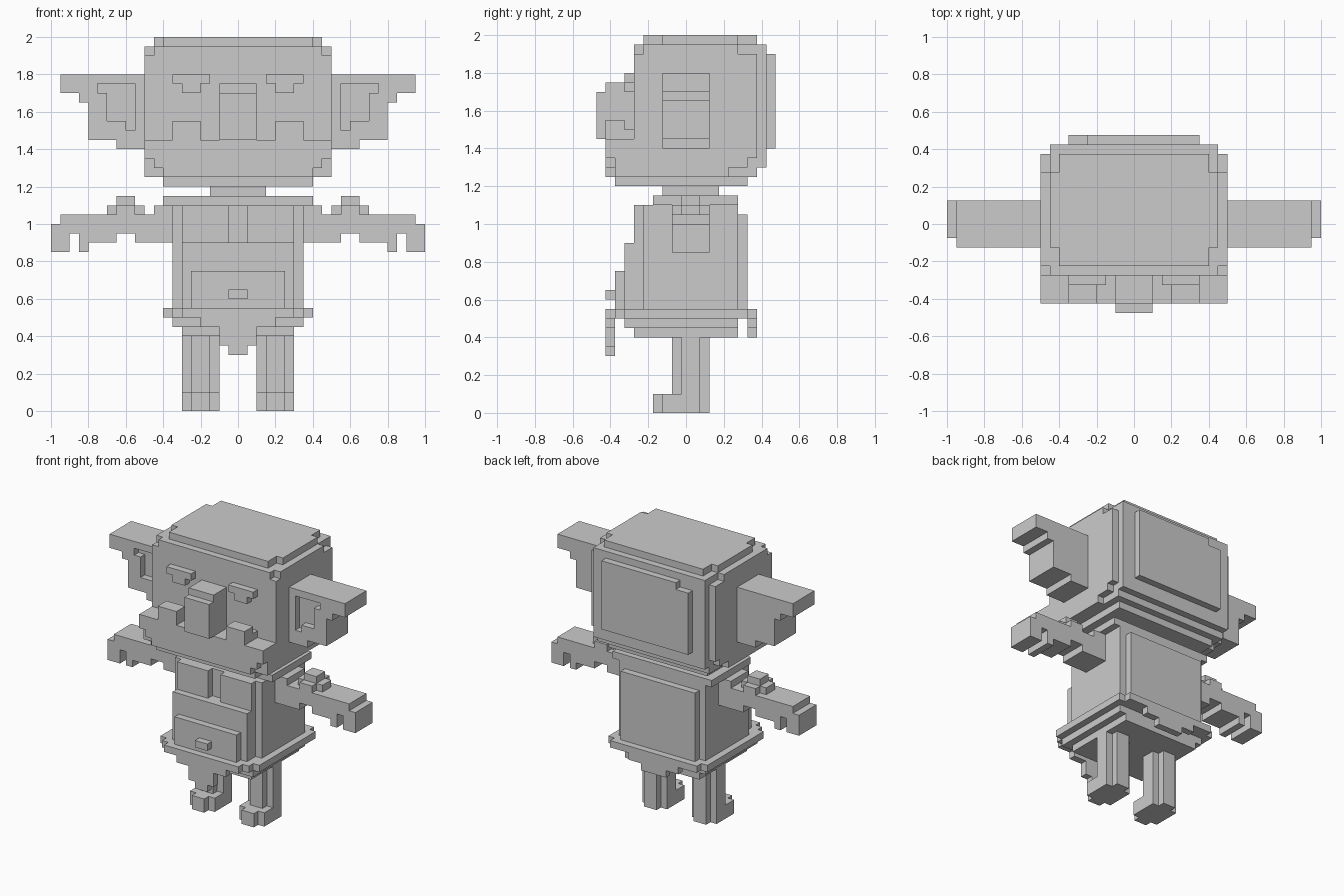
import bpy
import bmesh
from mathutils import Matrix, Vector

VOXEL = 0.05

default_cube = bpy.data.objects.get("Cube")
if default_cube:
    bpy.data.objects.remove(default_cube, do_unlink=True)

# Single plain material
grey = bpy.data.materials.new("plain grey")
grey.use_nodes = True
grey.diffuse_color = (0.6, 0.6, 0.6, 1)
shader = next(n for n in grey.node_tree.nodes if n.type == 'BSDF_PRINCIPLED')
shader.inputs["Base Color"].default_value = grey.diffuse_color


def box(x, y, z):
    """Ranges in voxels; a single x number means half the width of a centred box."""
    if not isinstance(x, tuple):
        x = (-x, x)
    return x, y, z


def part(name, *boxes, side=None):
    """Join boxes into one object; side=-1 mirrors them across x."""
    bm = bmesh.new()
    for x, y, z in boxes:
        low, high = (Vector(corner) for corner in zip(x, y, z))
        middle = (low + high) / 2 + Vector((0, 0.5, 0))
        if side:
            middle.x *= side
        place = Matrix.Translation(middle * VOXEL)
        size = Matrix.Diagonal(((high - low) * VOXEL).to_4d())
        bmesh.ops.create_cube(bm, size=1, matrix=place @ size)
    mesh = bpy.data.meshes.new(name)
    bm.to_mesh(mesh)
    bm.free()
    mesh.materials.append(grey)
    obj = bpy.data.objects.new(name, mesh)
    bpy.context.collection.objects.link(obj)


def pair(name, *boxes):
    """Build a left part and its mirrored right twin."""
    part("left_" + name, *boxes, side=1)
    part("right_" + name, *boxes, side=-1)


# Head with stepped edges
part("head",
     box(x=9, y=(-6, 7), z=(25, 39)),
     box(x=10, y=(-5, 5), z=(26, 39)),
     box(x=10, y=(-6, 4), z=(25, 38)),
     box(x=10, y=(4, 6), z=(26, 38)),
     box(x=10, y=(6, 7), z=(27, 38)))
part("head_crown",
     box(x=8, y=(-5, 7), z=(39, 40)),
     box(x=9, y=(-3, 5), z=(39, 40)))
part("head_underside", box(x=8, y=(-8, 6), z=(24, 25)))
part("head_back",
     box(x=9, y=(7, 8), z=(26, 39)),
     box(x=7, y=(8, 9), z=(28, 37)),
     box(x=(-5, 7), y=(8, 9), z=(37, 38)))

# Face
part("jaw",
     box(x=10, y=(-8, -6), z=(25, 29)),
     box(x=10, y=(-9, -8), z=(27, 29)),
     box(x=9, y=(-9, -8), z=(26, 29)),
     box(x=8, y=(-9, -8), z=(25, 29)))
pair("cheek",
     box(x=(4, 7), y=(-9, -7), z=(29, 31)),
     box(x=(4, 7), y=(-7, -6), z=(29, 30)))
pair("eye",
     box(x=(3, 7), y=(-7, -6), z=(35, 36)),
     box(x=(4, 6), y=(-7, -6), z=(34, 35)))
part("nose",
     box(x=2, y=(-10, -6), z=(29, 34)),
     box(x=2, y=(-9, -6), z=(34, 35)))

# Ears: solid back, pointed tip, and a rim around the recess in front
pair("ear",
     box(x=(10, 13), y=(-2, 2), z=(28, 36)),
     box(x=(13, 16), y=(-2, 2), z=(29, 36)),
     box(x=(16, 17), y=(-3, 2), z=(33, 36)),
     box(x=(17, 19), y=(-3, 2), z=(34, 36)))
rim = [box(x=(column, column + 1), y=(-3, -2), z=heights)
       for column, heights in enumerate(
           [(28, 36), (28, 30), (28, 31), (29, 31), (29, 34), (29, 36)], start=10)]
pair("ear_rim", box(x=(11, 15), y=(-3, -2), z=(35, 36)), *rim)

# Neck and torso
part("neck", box(x=3, y=(-3, 3), z=(23, 24)))
part("torso", box(x=7, y=(-5, 5), z=(11, 22)))
part("shoulder_band", box(x=8, y=(-4, 5), z=(22, 23)))
pair("chest_panel", box(x=(1, 6), y=(-6, -5), z=(18, 22)))
part("belly", box(x=6, y=(-7, -5), z=(11, 18)))
part("pouch", box(x=5, y=(-8, -7), z=(11, 15)))
part("pouch_button", box(x=1, y=(-9, -8), z=(12, 13)))
part("back_panel", box(x=6, y=(5, 6), z=(11, 21)))

# Belt, hips and hanging cloth
part("belt",
     box(x=8, y=(-7, 6), z=(10, 11)),
     box(x=7, y=(-8, 7), z=(10, 11)))
part("hips",
     box(x=7, y=(-7, 5), z=(9, 10)),
     box(x=6, y=(-6, 5), z=(8, 9)))
part("front_cloth",
     box(x=6, y=(-9, -8), z=(10, 11)),
     box(x=4, y=(-9, -8), z=(9, 10)),
     box(x=2, y=(-9, -8), z=(7, 9)),
     box(x=1, y=(-9, -8), z=(6, 7)))
part("back_cloth",
     box(x=4, y=(6, 7), z=(9, 10)),
     box(x=2, y=(6, 7), z=(8, 9)))

# Arms with fingers and stepped shoulder lumps
pair("arm",
     box(x=(7, 11), y=(-2, 2), z=(18, 21)),
     box(x=(11, 13), y=(-2, 2), z=(19, 21)),
     box(x=(13, 16), y=(-2, 2), z=(18, 21)),
     box(x=(16, 19), y=(-2, 2), z=(19, 21)))
pair("hand",
     box(x=(16, 17), y=(-2, 2), z=(17, 19)),
     box(x=(18, 20), y=(-2, 2), z=(17, 20)))
pair("arm_lumps",
     box(x=(7, 9), y=(-2, 2), z=(21, 22)),
     box(x=(10, 14), y=(-1, 1), z=(21, 22)),
     box(x=(11, 13), y=(-2, 2), z=(21, 22)),
     box(x=(11, 13), y=(-1, 1), z=(22, 23)))

# Legs and feet with notched corners
pair("leg",
     box(x=(2, 6), y=(-1, 1), z=(0, 8)),
     box(x=(3, 5), y=(-2, 2), z=(0, 8)))
pair("foot",
     box(x=(2, 6), y=(-3, -1), z=(0, 2)),
     box(x=(3, 5), y=(-4, -3), z=(0, 2)))
